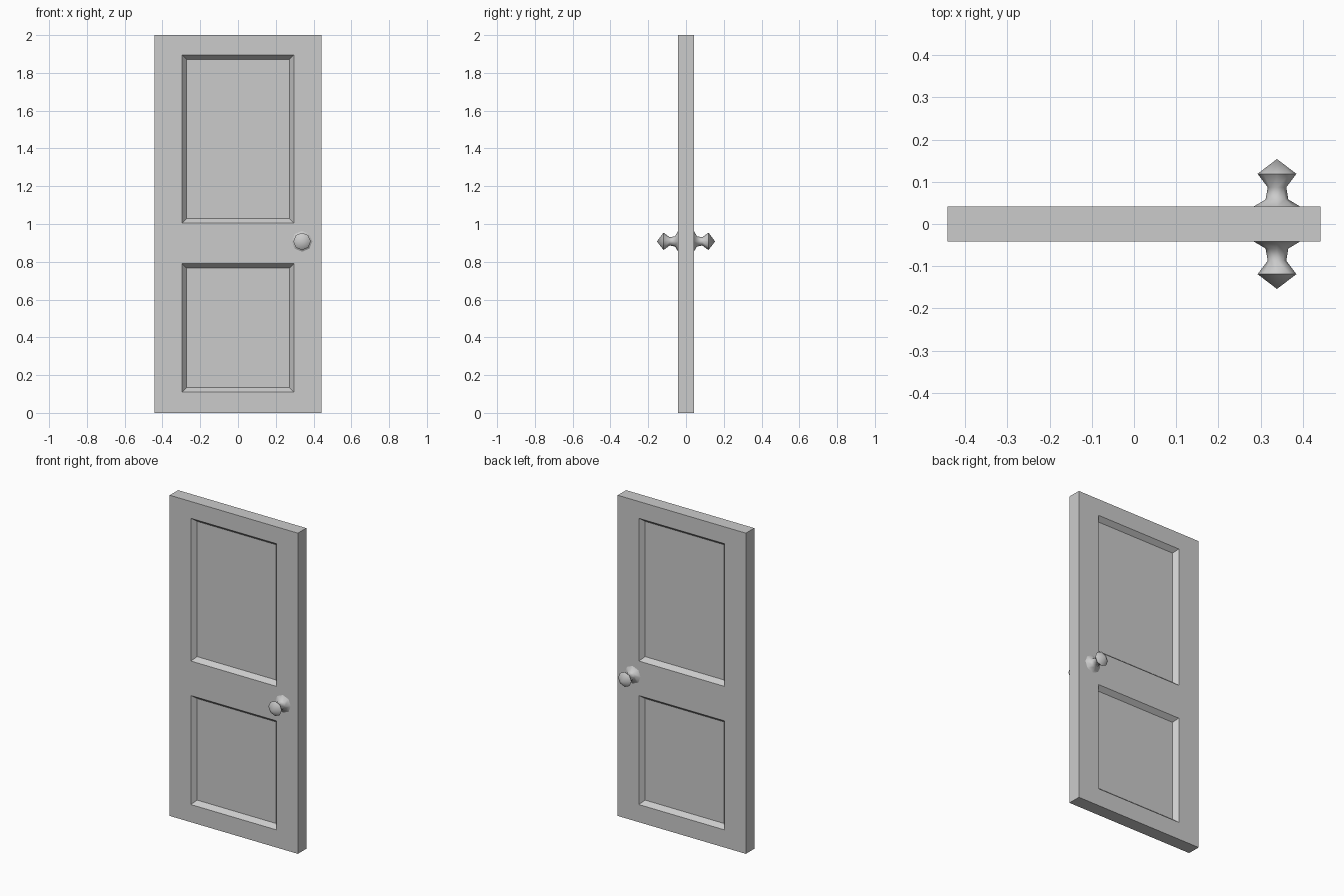
import bpy, bmesh
from math import tau, radians
from mathutils import Vector, Matrix

if "Cube" in bpy.data.objects:
    bpy.data.objects.remove(bpy.data.objects["Cube"])

W, T, H = 0.442, 0.0415, 2.0          # half width, half thickness, height
PANEL_X = 0.296
PANELS = [(0.11, 0.79), (1.005, 1.895)]


def finish(bm, name):
    bmesh.ops.recalc_face_normals(bm, faces=bm.faces)
    mesh = bpy.data.meshes.new(name)
    bm.to_mesh(mesh)
    bm.free()
    obj = bpy.data.objects.new(name, mesh)
    bpy.context.collection.objects.link(obj)
    return obj


def cut(bm, co, no):
    bmesh.ops.bisect_plane(bm, geom=bm.verts[:] + bm.edges[:] + bm.faces[:],
                           plane_co=co, plane_no=no)


# Door slab, cut along the panel borders, panels sunk on both faces
bm = bmesh.new()
bmesh.ops.create_cube(bm, size=1, matrix=Matrix.Translation((0, 0, H / 2))
                      @ Matrix.Diagonal((2 * W, 2 * T, H, 1)))
for x in (-PANEL_X, PANEL_X):
    cut(bm, (x, 0, 0), (1, 0, 0))
for pair in PANELS:
    for z in pair:
        cut(bm, (0, 0, z), (0, 0, 1))
bm.normal_update()
panels = []
for f in bm.faces:
    c = f.calc_center_median()
    if (abs(f.normal.y) > 0.9 and abs(c.x) < PANEL_X
            and any(lo < c.z < hi for lo, hi in PANELS)):
        panels.append(f)
bmesh.ops.inset_individual(bm, faces=panels, thickness=0.033, depth=-0.028)
finish(bm, "door_panel")

# Door knob: eight-sided turned profile (radius, distance from the door centre)
PROFILE = [(0.055, T), (0.027, 0.058), (0.022, 0.087), (0.046, 0.119), (0, 0.154)]
bm = bmesh.new()
verts = [bm.verts.new((r, -y, 0)) for r, y in PROFILE]
edges = [bm.edges.new(p) for p in zip(verts, verts[1:])]
bmesh.ops.spin(bm, geom=verts + edges, cent=(0, 0, 0), axis=(0, 1, 0),
               angle=tau, steps=8)
bmesh.ops.remove_doubles(bm, verts=bm.verts, dist=0.0005)
bmesh.ops.holes_fill(bm, edges=[e for e in bm.edges if e.is_boundary], sides=0)
knob = finish(bm, "door_knob")
knob.location = Vector((0.339, 0, 0.908))
mirror = knob.modifiers.new("both_sides", 'MIRROR')
mirror.use_axis = (False, True, False)
mirror.use_mirror_merge = False

# Soft shading around the knob, sharp rim
bpy.context.view_layer.objects.active = knob
knob.select_set(True)
bpy.ops.object.shade_smooth_by_angle(angle=radians(60))
